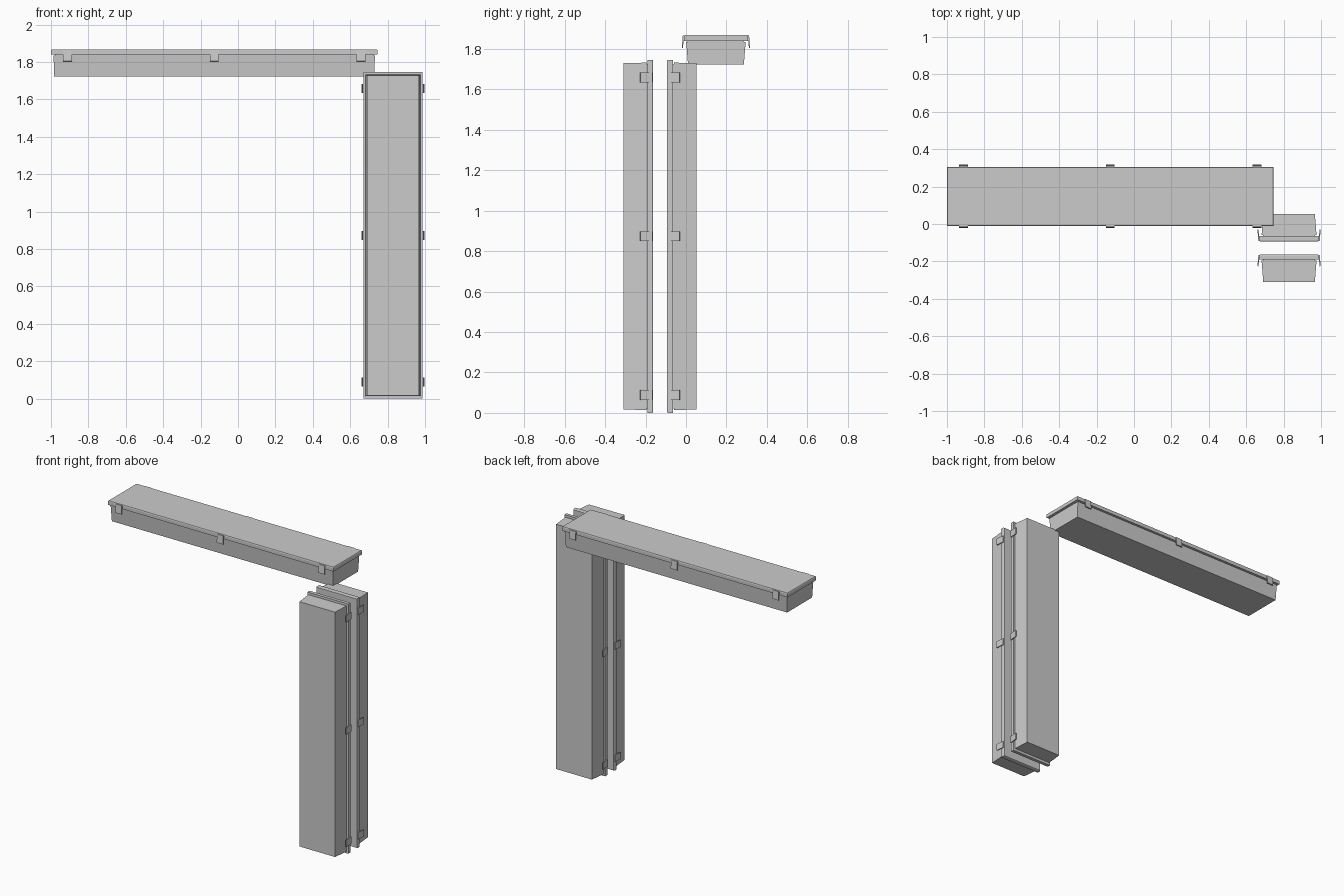
import bpy
import bmesh
from mathutils import Matrix, Vector

cube = bpy.data.objects.get("Cube")
if cube:
    bpy.data.objects.remove(cube, do_unlink=True)

grey = bpy.data.materials.new("housing grey")
grey.use_nodes = True
colour = (0.6, 0.6, 0.6, 1)
grey.diffuse_color = colour
grey.node_tree.nodes["Principled BSDF"].inputs["Base Color"].default_value = colour


def finish(name, bm, frame):
    """Turn a bmesh in fixture space into a placed object."""
    bmesh.ops.recalc_face_normals(bm, faces=bm.faces)
    mesh = bpy.data.meshes.new(name)
    bm.to_mesh(mesh)
    bm.free()
    mesh.materials.append(grey)
    obj = bpy.data.objects.new(name, mesh)
    obj.matrix_world = frame
    bpy.context.collection.objects.link(obj)


def tapered_box(name, sections, frame):
    """Loft rectangles given as (half length, half width, depth)."""
    bm = bmesh.new()
    rings = []
    for length, width, depth in sections:
        corners = ((-1, -1), (1, -1), (1, 1), (-1, 1))
        rings.append([bm.verts.new((a * length, b * width, depth)) for a, b in corners])
    for lower, upper in zip(rings, rings[1:]):
        for i in range(4):
            j = (i + 1) % 4
            bm.faces.new((lower[i], lower[j], upper[j], upper[i]))
    bm.faces.new(rings[0])
    bm.faces.new(rings[-1])
    finish(name, bm, frame)


def clip(name, along, side, frame):
    """Hooked latch: a thin blade hanging from the lid rim."""
    profile = [(0.150, 0.003), (0.164, 0.003), (0.169, 0.062),
               (0.163, 0.064), (0.160, 0.026), (0.150, 0.026)]
    bm = bmesh.new()
    face = bm.faces.new([bm.verts.new((along - 0.024, side * w, d)) for w, d in profile])
    extruded = bmesh.ops.extrude_face_region(bm, geom=[face])
    moved = [v for v in extruded["geom"] if isinstance(v, bmesh.types.BMVert)]
    bmesh.ops.translate(bm, verts=moved, vec=(0.048, 0, 0))
    finish(name, bm, frame)


def fixture(prefix, length_axis, width_axis, depth_axis, origin):
    frame = Matrix((length_axis, width_axis, depth_axis)).transposed().to_4x4()
    frame.translation = Vector(origin)
    # Rimmed lid, recessed seal and tapered housing
    tapered_box(prefix + "_lid", [(0.870, 0.155, 0), (0.873, 0.158, 0.005),
                                  (0.873, 0.158, 0.028)], frame)
    tapered_box(prefix + "_seal", [(0.852, 0.140, 0.026), (0.852, 0.140, 0.036)], frame)
    tapered_box(prefix + "_housing", [(0.859, 0.147, 0.033), (0.856, 0.138, 0.146)], frame)
    # Three clips on each long side
    for side, label in ((-1, "a"), (1, "b")):
        for i, along in enumerate((-0.785, 0, 0.785)):
            clip(f"{prefix}_clip_{label}{i + 1}", along, side, frame)


X, Y, Z = Vector((1, 0, 0)), Vector((0, 1, 0)), Vector((0, 0, 1))
fixture("overhead", X, -Y, -Z, (-0.127, 0.148, 1.868))
fixture("front_upright", Z, X, -Y, (0.829, -0.163, 0.873))
fixture("back_upright", Z, -X, Y, (0.829, -0.093, 0.873))
